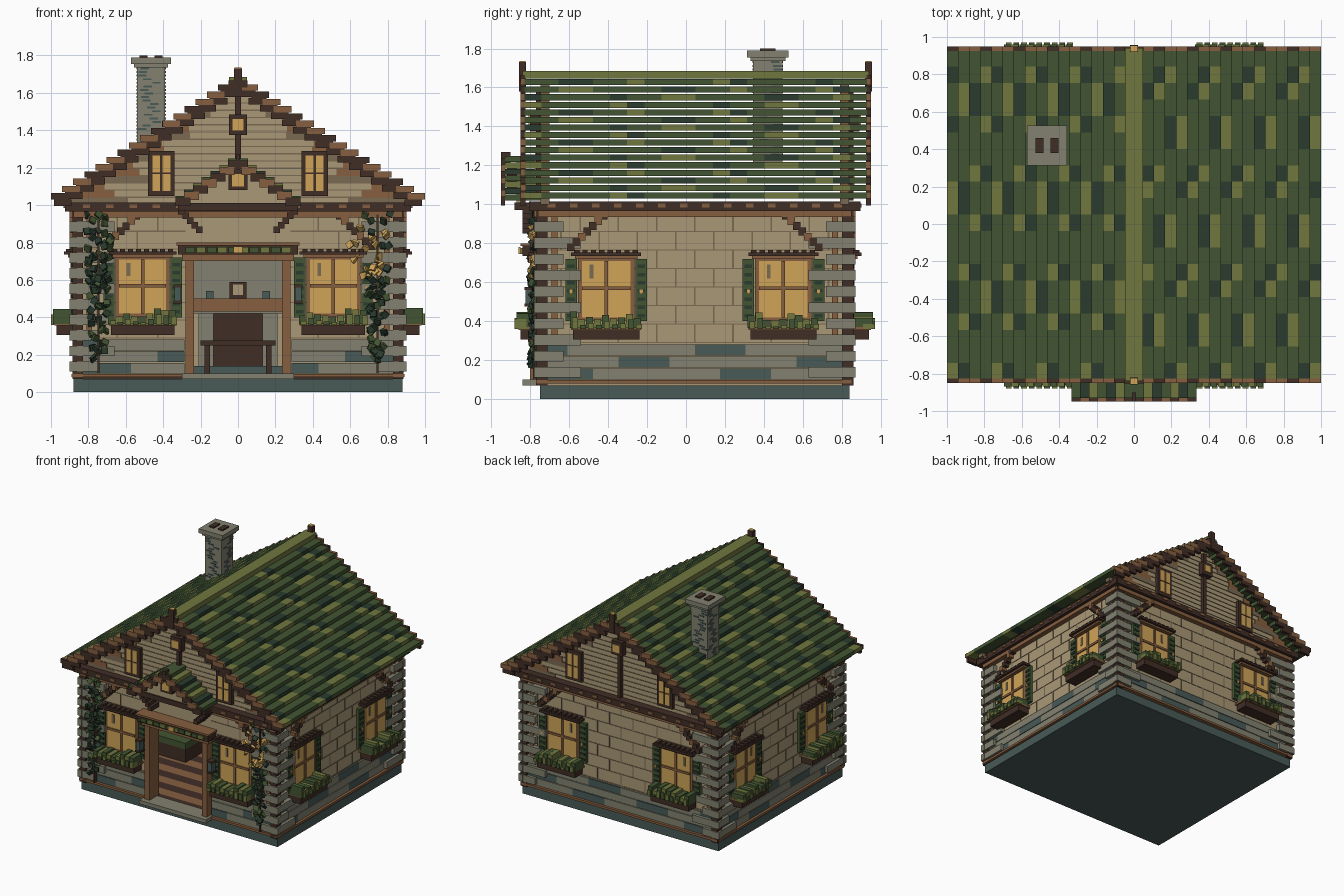
import bpy, bmesh, random
from mathutils import Matrix, Vector, Euler

if "Cube" in bpy.data.objects:
    bpy.data.objects.remove(bpy.data.objects["Cube"])
random.seed(4)

PALETTE = {
    "dark_wood": (64, 45, 38), "wood": (134, 94, 62), "plaster": (170, 152, 118),
    "plaster_seam": (122, 106, 82), "stone": (130, 129, 112), "slate": (72, 91, 87),
    "moss_tile": (66, 85, 50), "dark_tile": (42, 59, 46), "olive": (112, 119, 62),
    "lamp_gold": (208, 165, 88)}
NAMES = list(PALETTE)
DARK, WOOD, PLASTER, SEAM, STONE, SLATE, MOSS, DEEP, OLIVE, GOLD = range(len(NAMES))


def linear(c):
    c /= 255
    return c / 12.92 if c < 0.04 else ((c + 0.055) / 1.055) ** 2.4


materials = []
for name, rgb in PALETTE.items():
    m = bpy.data.materials.new(name)
    m.use_nodes = True
    color = tuple(linear(c) for c in rgb) + (1,)
    m.diffuse_color = color
    bsdf = m.node_tree.nodes["Principled BSDF"]
    bsdf.inputs["Base Color"].default_value = color
    bsdf.inputs["Roughness"].default_value = 0.9
    materials.append(m)

parts = {}


def block(part, mat, center, size, turn=(0, 0, 0)):
    bm = parts.setdefault(part, bmesh.new()) if part not in parts else parts[part]
    matrix = Matrix.LocRotScale(Vector(center), Euler(turn), Vector(size))
    made = bmesh.ops.create_cube(bm, size=1, matrix=matrix)
    for f in {f for v in made["verts"] for f in v.link_faces}:
        f.material_index = mat


def box(part, mat, x0, x1, y0, y1, z0, z1):
    block(part, mat, ((x0 + x1) / 2, (y0 + y1) / 2, (z0 + z1) / 2),
          (abs(x1 - x0), abs(y1 - y0), abs(z1 - z0)))


XW, YF, YB = 0.86, -0.74, 0.83          # wall planes
SIDES = ("front", "back", "right", "left")


def on_wall(part, mat, side, u0, u1, d0, d1, z0, z1):
    """Box placed along a wall: u runs along it, d points outward."""
    if side == "front":
        box(part, mat, u0, u1, YF - d0, YF - d1, z0, z1)
    elif side == "back":
        box(part, mat, u0, u1, YB + d0, YB + d1, z0, z1)
    else:
        s = 1 if side == "left" else -1
        box(part, mat, s * (XW + d0), s * (XW + d1), u0, u1, z0, z1)


def span(side):
    return (-XW, XW) if side in ("front", "back") else (YF, YB)


# Foundation, floor planks and doorstep
box("foundation", SLATE, -0.88, 0.88, -0.75, 0.84, 0, 0.07)
for k in range(18):
    y = YF + k * 0.087
    box("floor", WOOD if k % 2 else DARK, -0.83, 0.83, y, y + 0.087, 0.07, 0.095)
box("doorstep", STONE, -0.3, 0.3, -0.84, -0.7, 0.07, 0.1)

# Walls with masonry footing and block seams
for side in SIDES:
    a, b = span(side)
    if side == "front":
        for s in (-1, 1):
            on_wall("walls", PLASTER, side, s * 0.25, s * b, -0.05, 0, 0.07, 1)
        on_wall("walls", PLASTER, side, -0.25, 0.25, -0.05, 0, 0.76, 1)
    else:
        on_wall("walls", PLASTER, side, a, b, -0.05, 0, 0.07, 1)
    n = 12
    w = (b - a) / n
    for r in range(3):
        for k in range(n):
            u = a + k * w
            if side == "front" and abs(u + w / 2) < 0.28:
                continue
            mat = SLATE if (k * 3 + r * 5) % 7 in (0, 3) else STONE
            on_wall("stone_footing", mat, side, u, u + w, 0, 0.012, 0.1 + r * 0.062, 0.157 + r * 0.062)
    for r in range(7):
        z = 0.29 + r * 0.095
        for k in range(8):
            u = a + (k + (r % 2) / 2) * (b - a) / 8
            if side == "front" and abs(u) < 0.34 or u < a + 0.05:
                continue
            on_wall("wall_seams", SEAM, side, u - 0.004, u + 0.004, 0, 0.003, z, z + 0.095)
        for s in ((-1, 1) if side == "front" else (0,)):
            u0, u1 = (s * 0.28, s * b) if s else (a, b)
            on_wall("wall_seams", SEAM, side, u0, u1, 0, 0.003, z - 0.003, z + 0.003)
    # Sill strip, top beams and braces
    if side == "front":
        for s in (-1, 1):
            on_wall("sill_strip", WOOD, side, s * 0.28, s * 0.89, 0, 0.03, 0.08, 0.098)
    else:
        on_wall("sill_strip", WOOD, side, a - 0.02, b + 0.02, 0, 0.03, 0.08, 0.098)
    on_wall("wall_beams", WOOD, side, a - 0.02, b + 0.02, 0, 0.04, 0.935, 0.965)
    on_wall("wall_beams", DARK, side, a - 0.06, b + 0.06, 0, 0.065, 0.965, 1.015)
    for k in range(14):
        u = a + 0.03 + k * (b - a - 0.1) / 13
        on_wall("beam_ends", WOOD, side, u, u + 0.04, 0, 0.072, 0.985, 1.003)
    for s, edge in ((1, a), (-1, b)):
        for k in range(7):
            u = edge + s * (0.13 + k * 0.028)
            on_wall("braces", WOOD if k % 3 == 2 else DARK, side, u, u + s * 0.038,
                    0, 0.04, 0.76 + k * 0.027, 0.8 + k * 0.027)
        on_wall("corner_strips", WOOD, side, edge + s * 0.05, edge + s * 0.08, 0, 0.015, 0.28, 0.95)
        # Staggered corner stones
        for k in range(10):
            length = 0.2 if (k % 2) == (side in ("front", "back")) else 0.11
            on_wall("corner_stones", STONE, side, edge - s * 0.04, edge + s * length, 0, 0.035,
                    0.11 + k * 0.083, 0.165 + k * 0.083)
for sx in (-1, 1):
    for y in (YF, YB):
        box("corner_posts", DARK, sx * 0.83, sx * 0.885, y - 0.03, y + 0.03, 0.07, 0.97)


# Windows with shutters and planters
def window(side, c):
    def put(part, mat, u0, u1, d0, d1, z0, z1):
        on_wall(part, mat, side, c + u0, c + u1, d0, d1, z0, z1)
    put("window_frames", WOOD, -0.145, 0.145, 0, 0.02, 0.4, 0.73)
    put("window_panes", GOLD, -0.125, 0.125, 0.02, 0.026, 0.42, 0.71)
    put("window_bars", WOOD, -0.009, 0.009, 0.02, 0.035, 0.42, 0.71)
    put("window_bars", WOOD, -0.125, 0.125, 0.02, 0.035, 0.56, 0.578)
    put("pane_glints", SEAM, -0.085, -0.065, 0.026, 0.03, 0.62, 0.69)
    put("window_headers", DARK, -0.18, 0.18, 0, 0.07, 0.735, 0.752)
    put("window_headers", WOOD, -0.16, 0.16, 0, 0.05, 0.72, 0.735)
    for k in range(8):
        put("window_headers", DARK, -0.165 + k * 0.043, -0.138 + k * 0.043, 0, 0.06, 0.752, 0.766)
    for s in (-1, 1):
        put("shutters", MOSS, s * 0.15, s * 0.21, 0, 0.025, 0.4, 0.72)
        for k in range(7):
            z = 0.42 + k * 0.042
            put("shutter_slats", DEEP, s * 0.16, s * 0.2, 0.025, 0.032, z, z + 0.018)
        put("shutter_knobs", GOLD, s * 0.172, s * 0.188, 0.03, 0.037, 0.54, 0.565)
    put("planters", DARK, -0.17, 0.17, 0.01, 0.11, 0.305, 0.355)
    put("planters", WOOD, -0.18, 0.18, 0, 0.12, 0.355, 0.37)
    for k in range(9):
        u = -0.185 + k * 0.041
        top = random.uniform(0.4, 0.45)
        put("planter_leaves", OLIVE if k % 2 else MOSS, u, u + 0.036, 0.02, 0.13, 0.365, top)
        put("planter_leaves", MOSS if k % 2 else OLIVE, u + 0.01, u + 0.04, 0.08, 0.14, 0.36, top - 0.03)


for side in SIDES:
    for c in ((-0.51, 0.51) if side in ("front", "back") else (-0.41, 0.5)):
        window(side, c)

# Doorway
for s in (-1, 1):
    box("door_posts", WOOD, s * 0.235, s * 0.28, -0.8, -0.68, 0.08, 0.74)
    box("door_lanterns", DARK, s * 0.3, s * 0.345, -0.83, -0.77, 0.56, 0.575)
    box("door_lanterns", SLATE, s * 0.305, s * 0.34, -0.825, -0.775, 0.49, 0.56)
    box("door_lanterns", DARK, s * 0.3, s * 0.345, -0.83, -0.74, 0.475, 0.49)
    for k in range(5):
        box("porch_brackets", DARK, s * (0.19 + k * 0.024), s * (0.225 + k * 0.024),
            -0.84, YF, 0.85 + k * 0.025, 0.885 + k * 0.025)
box("lintel", WOOD, -0.3, 0.3, -0.81, -0.7, 0.7, 0.735)
box("lintel", DARK, -0.32, 0.32, -0.84, -0.72, 0.735, 0.785)
box("lintel", WOOD, -0.33, 0.33, -0.85, -0.72, 0.785, 0.8)
for k in range(10):
    x = -0.28 + k * 0.057
    box("lintel_moss", OLIVE if k % 2 else MOSS, x, x + 0.05, -0.85, -0.84, 0.745, 0.775)
box("lintel_lamp", GOLD, -0.025, 0.025, -0.86, -0.85, 0.745, 0.78)

# Hearth and furniture
box("hearth", STONE, -0.3, 0.3, 0.6, 0.78, 0.42, 0.95)
box("hearth", DARK, -0.13, 0.13, 0.7, 0.78, 0.095, 0.42)
box("mantel", WOOD, -0.3, 0.3, 0.5, 0.78, 0.43, 0.5)
box("hearth_base", SLATE, -0.3, 0.3, 0.5, 0.78, 0.09, 0.14)
for s in (-1, 1):
    box("hearth", STONE, s * 0.13, s * 0.21, 0.56, 0.78, 0.14, 0.42)
    box("mantel_jars", SLATE, s * 0.13, s * 0.17, 0.53, 0.57, 0.5, 0.54)
    for y in (-0.05, 0.2):
        box("table", DARK, s * 0.15, s * 0.18, y, y + 0.03, 0.09, 0.25)
box("table", DARK, -0.2, 0.2, -0.07, 0.25, 0.25, 0.275)
box("clock", DARK, -0.045, 0.045, 0.53, 0.58, 0.5, 0.59)
box("clock", PLASTER, -0.028, 0.028, 0.524, 0.53, 0.52, 0.575)
box("bed", DARK, -0.8, -0.4, -0.1, 0.6, 0.09, 0.2)
box("bed", MOSS, -0.8, -0.4, -0.1, 0.45, 0.2, 0.25)

# Main roof: stepped tile courses, rake boards, ridge
RUN, RISE, Z0, N = 0.0595, 0.0388, 1.03, 16
for i in range(N):
    x1, z = 1 - i * RUN, Z0 + i * RISE
    for s in (-1, 1):
        for j in range(20):
            y = -0.83 + j * 0.088
            h = (i * 3 + j * 5 + (j // 2) * (s + 2)) % 12
            mat = OLIVE if h in (0, 7) else DEEP if h in (3, 10) else MOSS
            box("roof_tiles", mat, s * (x1 - RUN - 0.025), s * x1, y, y + 0.088, z, z + 0.031)
        for y0, y1 in ((-0.85, -0.825), (0.925, 0.95)):
            box("rake_boards", WOOD if (i + (s > 0)) % 3 else DARK, s * (x1 - 0.095), s * x1, y0, y1, z, z + 0.034)
            box("rake_boards", DARK, s * (x1 - 0.11), s * (x1 - 0.015), y0, y1, z - 0.035, z)
box("ridge_cap", OLIVE, -0.048, 0.048, -0.84, 0.94, 1.645, 1.685)
for y in (-0.84, 0.938):
    box("finials", DARK, -0.022, 0.022, y - 0.018, y + 0.018, 1.58, 1.73)
    box("finials", DARK, -0.05, 0.05, y - 0.012, y + 0.012, 1.63, 1.665)
    box("finials", GOLD, -0.018, 0.018, y - 0.015, y + 0.015, 1.73, 1.736)

# Gables with planks, attic windows and lamp
for side in ("front", "back"):
    for k in range(16):
        z = 1 + k * RISE
        half = 0.95 - k * RUN
        end = half * (0.62 + 0.12 * (k % 3))
        on_wall("gable_planks", PLASTER, side, -end, end, -0.04, 0, z, z + RISE)
        on_wall("gable_seams", SEAM, side, -half, half, 0, 0.004, z, z + 0.006)
        for s in (-1, 1):
            on_wall("gable_planks", WOOD if k % 3 else SEAM, side, s * end, s * half, -0.04, 0.006, z, z + RISE)
    for c in (-0.41, 0.41):
        on_wall("attic_frames", DARK, side, c - 0.07, c + 0.07, 0, 0.03, 1.05, 1.29)
        for s in (-1, 1):
            for z in (1.075, 1.175):
                on_wall("attic_panes", GOLD, side, c + s * 0.006, c + s * 0.048, 0.03, 0.036, z, z + 0.09)
    on_wall("gable_post", DARK, side, -0.015, 0.015, 0, 0.03, 1.02, 1.58)
    on_wall("gable_lamp", DARK, side, -0.048, 0.048, 0.01, 0.06, 1.375, 1.485)
    on_wall("gable_lamp", GOLD, side, -0.03, 0.03, 0.06, 0.068, 1.4, 1.46)

# Porch gable
for i in range(7):
    x1, z = 0.335 - i * 0.047, 1.02 + i * 0.033
    for s in (-1, 1):
        box("porch_roof", (MOSS, DEEP, OLIVE)[i % 3], s * max(x1 - 0.07, 0), s * x1, -0.93, YF, z, z + 0.03)
        box("porch_rake", WOOD if i % 2 else DARK, s * max(x1 - 0.08, 0), s * x1, -0.95, -0.93, z - 0.025, z + 0.02)
    box("porch_infill", PLASTER, -x1 + 0.04, x1 - 0.04, -0.87, -0.84, z - 0.02, z + 0.013)
box("porch_beam", DARK, -0.32, 0.32, -0.88, YF, 0.97, 1.01)
box("porch_lamp", DARK, -0.05, 0.05, -0.92, -0.87, 1.08, 1.19)
box("porch_lamp", GOLD, -0.032, 0.032, -0.928, -0.92, 1.1, 1.165)
box("porch_lamp", DARK, -0.012, 0.012, -0.95, -0.9, 1.19, 1.27)

# Chimney
CX, CY = -0.465, 0.42
box("chimney", STONE, CX - 0.075, CX + 0.075, CY - 0.075, CY + 0.075, 1.2, 1.75)
for k in range(26):
    z = 1.25 + k * 0.019
    u = random.uniform(-0.05, 0.03)
    box("chimney_bricks", SLATE, CX + u - 0.02, CX + u + 0.025, CY - 0.079, CY + 0.079, z, z + 0.01)
    box("chimney_bricks", SLATE, CX - 0.079, CX + 0.079, CY - u - 0.02, CY - u + 0.025, z, z + 0.01)
box("chimney_cap", STONE, CX - 0.09, CX + 0.09, CY - 0.09, CY + 0.09, 1.735, 1.755)
box("chimney_cap", STONE, CX - 0.107, CX + 0.107, CY - 0.107, CY + 0.107, 1.755, 1.79)
for s in (-1, 1):
    box("chimney_flues", DARK, CX + s * 0.018, CX + s * 0.062, CY - 0.04, CY + 0.04, 1.78, 1.8)

# Climbing vines and blossoms
for s in (-1, 1):
    for k in range(75):
        z = random.uniform(0.17, 0.96)
        x = s * (0.745 + 0.025 * ((k % 5) - 2) * (0.4 + z))
        bloom = s > 0 and z > 0.6 and k % 3
        if bloom:
            x -= random.uniform(0, 0.12)
        turn = [random.uniform(-0.8, 0.8) for _ in range(3)]
        block("vines", GOLD if bloom else random.choice((DEEP, DEEP, MOSS)),
              (x, YF - random.uniform(0.03, 0.06), z), (0.035, 0.015, 0.035), turn)
    box("vine_stems", DARK, s * 0.74, s * 0.75, YF - 0.045, YF, 0.1, 0.95)

# Turn every part into an object
for name, bm in parts.items():
    mesh = bpy.data.meshes.new(name)
    bm.to_mesh(mesh)
    bm.free()
    used = sorted({p.material_index for p in mesh.polygons})
    slots = [used.index(p.material_index) for p in mesh.polygons]
    for u in used:
        mesh.materials.append(materials[u])
    mesh.polygons.foreach_set("material_index", slots)
    bpy.context.scene.collection.objects.link(bpy.data.objects.new(name, mesh))
